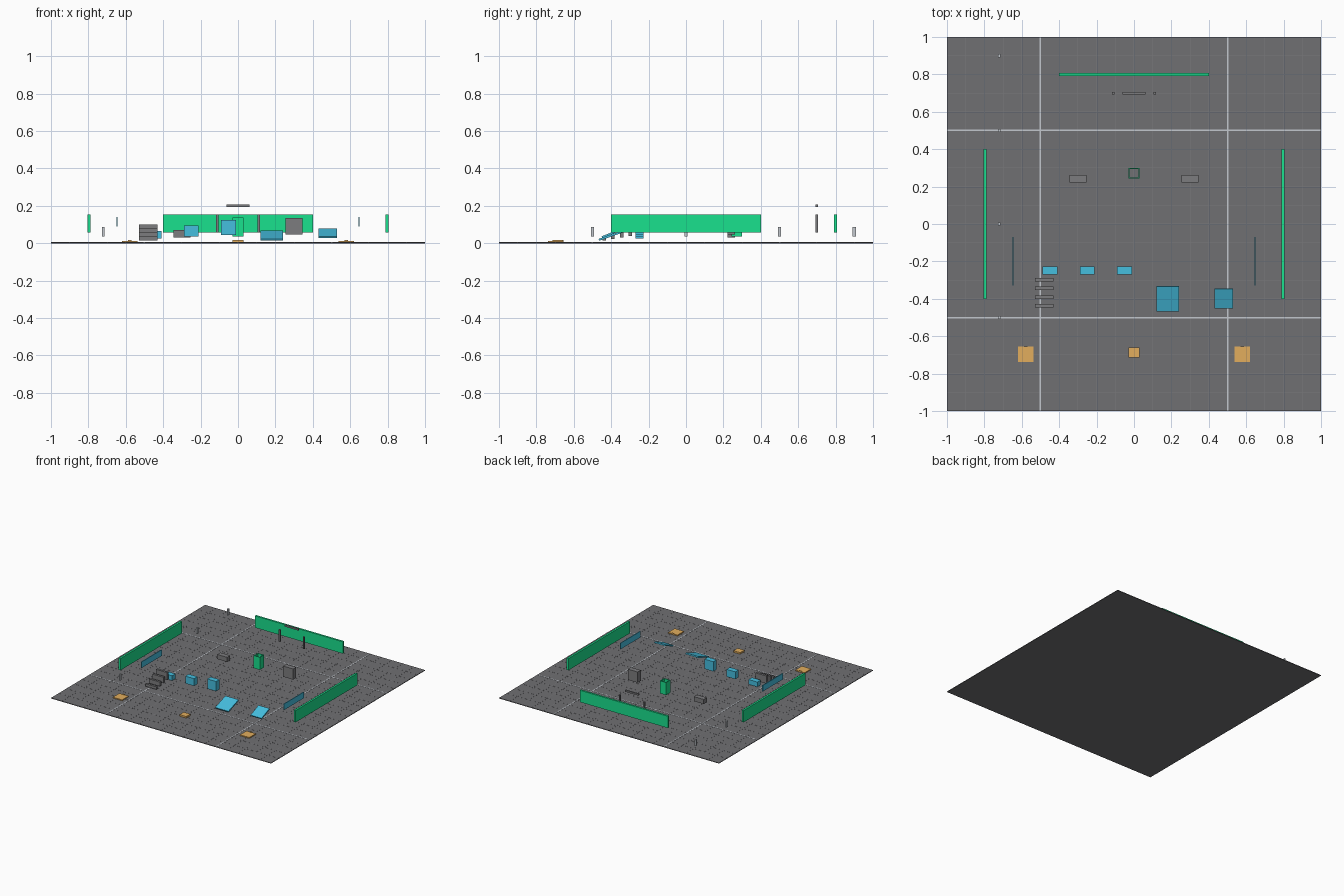
import bpy, math

if "Cube" in bpy.data.objects:
    bpy.data.objects.remove(bpy.data.objects["Cube"])


def material(name, rgb):
    m = bpy.data.materials.new(name)
    m.diffuse_color = (*rgb, 1)
    m.use_nodes = True
    m.node_tree.nodes["Principled BSDF"].inputs["Base Color"].default_value = m.diffuse_color
    return m


GREEN = material("green", (0.01, 0.75, 0.27))
BLUE = material("blue", (0.06, 0.52, 0.74))
ORANGE = material("orange", (0.76, 0.42, 0.11))
PALE = material("pale_grey", (0.55, 0.58, 0.62))
DARK = material("floor_grey", (0.16, 0.16, 0.17))
GREY = material("block_grey", (0.2, 0.2, 0.21))


def box(name, x, y, z, mat, tilt=0):
    """Box from (min, max) ranges on each axis, optionally tilted about x."""
    bpy.ops.mesh.primitive_cube_add(size=1, location=[(a + b) / 2 for a, b in (x, y, z)])
    ob = bpy.context.object
    ob.name = name
    ob.scale = [b - a for a, b in (x, y, z)]
    ob.rotation_euler.x = tilt
    ob.data.materials.append(mat)
    return ob


def span(c, w):
    return (c - w / 2, c + w / 2)


# Floor slab with thin grid strips
TOP = 0.005
box("floor", (-1, 1), (-1, 1), (0, TOP), DARK)
for i in range(-9, 10):
    major = abs(i) == 5
    w, h = (0.008, 0.0012) if major else (0.003, 0.0006)
    mat = PALE if major else GREY
    box("floor_line_y", span(i / 10, w), (-1, 1), (TOP - 0.001, TOP + h), mat)
    box("floor_line_x", (-1, 1), span(i / 10, w), (TOP - 0.001, TOP + h), mat)

# Green boundary walls
box("back_wall", (-0.4, 0.4), span(0.8, 0.016), (0.058, 0.155), GREEN)
for s in (-1, 1):
    box("side_wall", span(0.797 * s, 0.016), (-0.4, 0.4), (0.058, 0.155), GREEN)
    # Blue wall-run panels
    box("run_panel", span(0.647 * s, 0.006), (-0.33, -0.07), (0.09, 0.14), BLUE)
    # Gate posts
    box("gate_post", span(0.11 * s, 0.013), span(0.7, 0.013), (0.057, 0.155), GREY)
    # Orange launch pads with a small marker
    box("launch_pad", span(0.578 * s, 0.084), span(-0.697, 0.084), (0.005, 0.013), ORANGE)
    box("pad_marker", span(0.578 * s, 0.018), span(-0.657, 0.006), (0.010, 0.018), ORANGE)
box("gate_bar", (-0.062, 0.062), span(0.7, 0.013), (0.195, 0.208), GREY)
box("centre_pad", (-0.03, 0.03), (-0.715, -0.66), (0.005, 0.018), ORANGE)

# Distance marker posts
for y in (-0.5, 0, 0.5, 0.9):
    box("marker_post", span(-0.72, 0.012), span(y, 0.018), (0.035, 0.086), PALE)

# Open green shaft
for s in (-1, 1):
    box("shaft_side", span(0.026 * s, 0.006), (0.243, 0.299), (0.035, 0.138), GREEN)
    box("shaft_end", (-0.029, 0.029), span(0.271 + 0.025 * s, 0.006), (0.035, 0.138), GREEN)

# Grey cover blocks
box("low_cover", (-0.345, -0.255), (0.223, 0.263), (0.032, 0.07), GREY)
box("high_cover", (0.255, 0.345), (0.223, 0.263), (0.047, 0.135), GREY)

# Blue blocks of rising height
for i in range(3):
    box("jump_block", span(-0.45 + 0.2 * i, 0.08), (-0.27, -0.226),
        (0.025 + 0.01 * i, 0.065 + 0.03 * i), BLUE)

# Staircase of separate steps
for i in range(4):
    box("stair_step", (-0.53, -0.43), span(-0.437 + 0.0463 * i, 0.018),
        (0.014 + 0.008 * i, 0.036 + 0.0215 * i), GREY)

# Tilted ramps
box("large_ramp", (0.12, 0.24), span(-0.4, 0.14), span(0.041, 0.01), BLUE, math.radians(19))
box("small_ramp", (0.43, 0.53), span(-0.398, 0.112), span(0.053, 0.01), BLUE, math.radians(22))
